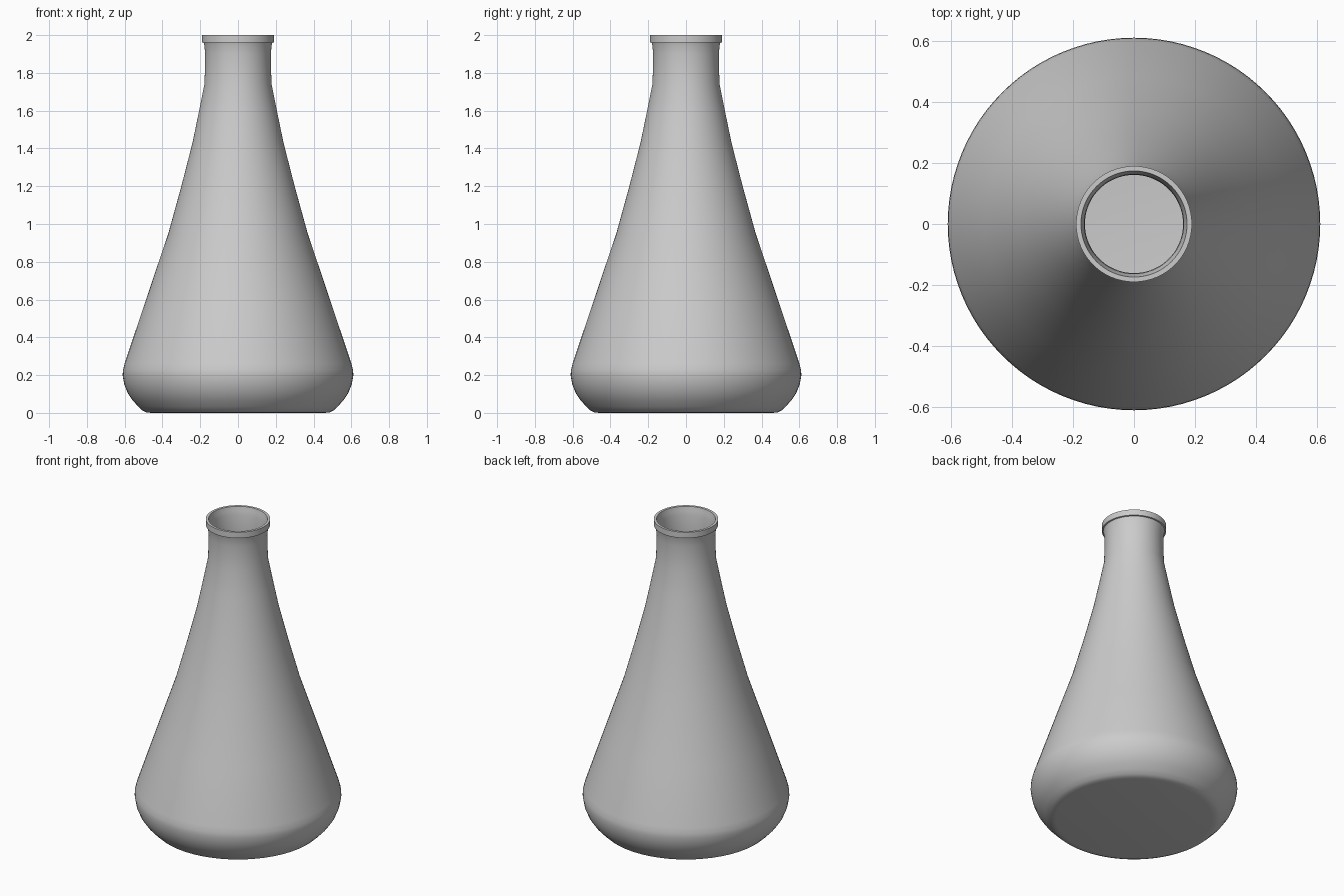
import bpy, bmesh, math

SEG = 96

# Outer wall, from base centre up to the lip (radius, height)
outer = [(0, 0), (0.46, 0), (0.485, 0.003), (0.505, 0.012), (0.527, 0.033),
         (0.557, 0.065), (0.583, 0.103), (0.602, 0.15), (0.611, 0.2),
         (0.609, 0.228), (0.60, 0.262), (0.487, 0.60), (0.369, 0.95),
         (0.30, 1.20), (0.241, 1.43), (0.21, 1.58), (0.178, 1.74),
         (0.174, 1.84), (0.174, 1.90), (0.178, 1.945), (0.182, 1.96)]
# Lip band around the mouth
lip = [(0.190, 1.962), (0.190, 2.0), (0.174, 2.0), (0.169, 1.975)]
# Inner wall, from the lip down to the inside floor
inner = [(0.163, 1.95), (0.161, 1.84), (0.164, 1.74), (0.196, 1.58),
         (0.227, 1.43), (0.286, 1.20), (0.355, 0.95), (0.473, 0.60),
         (0.586, 0.26), (0.597, 0.20), (0.588, 0.155), (0.57, 0.11),
         (0.545, 0.073), (0.515, 0.04), (0.495, 0.022), (0.46, 0.014), (0, 0.014)]


def lathe(name, profile):
    bm = bmesh.new()
    verts = [bm.verts.new((r, 0, z)) for r, z in profile]
    edges = [bm.edges.new(pair) for pair in zip(verts, verts[1:])]
    bmesh.ops.spin(bm, geom=verts + edges, cent=(0, 0, 0), axis=(0, 0, 1),
                   angle=math.tau, steps=SEG, use_duplicate=False)
    bmesh.ops.remove_doubles(bm, verts=bm.verts[:], dist=1e-5)
    bmesh.ops.recalc_face_normals(bm, faces=bm.faces[:])
    mesh = bpy.data.meshes.new(name)
    bm.to_mesh(mesh)
    bm.free()
    obj = bpy.data.objects.new(name, mesh)
    bpy.context.collection.objects.link(obj)
    bpy.ops.object.select_all(action='DESELECT')
    obj.select_set(True)
    bpy.context.view_layer.objects.active = obj
    bpy.ops.object.shade_smooth_by_angle(angle=math.radians(40))
    return obj


# Hollow conical flask
lathe("flask", outer + lip + inner)
